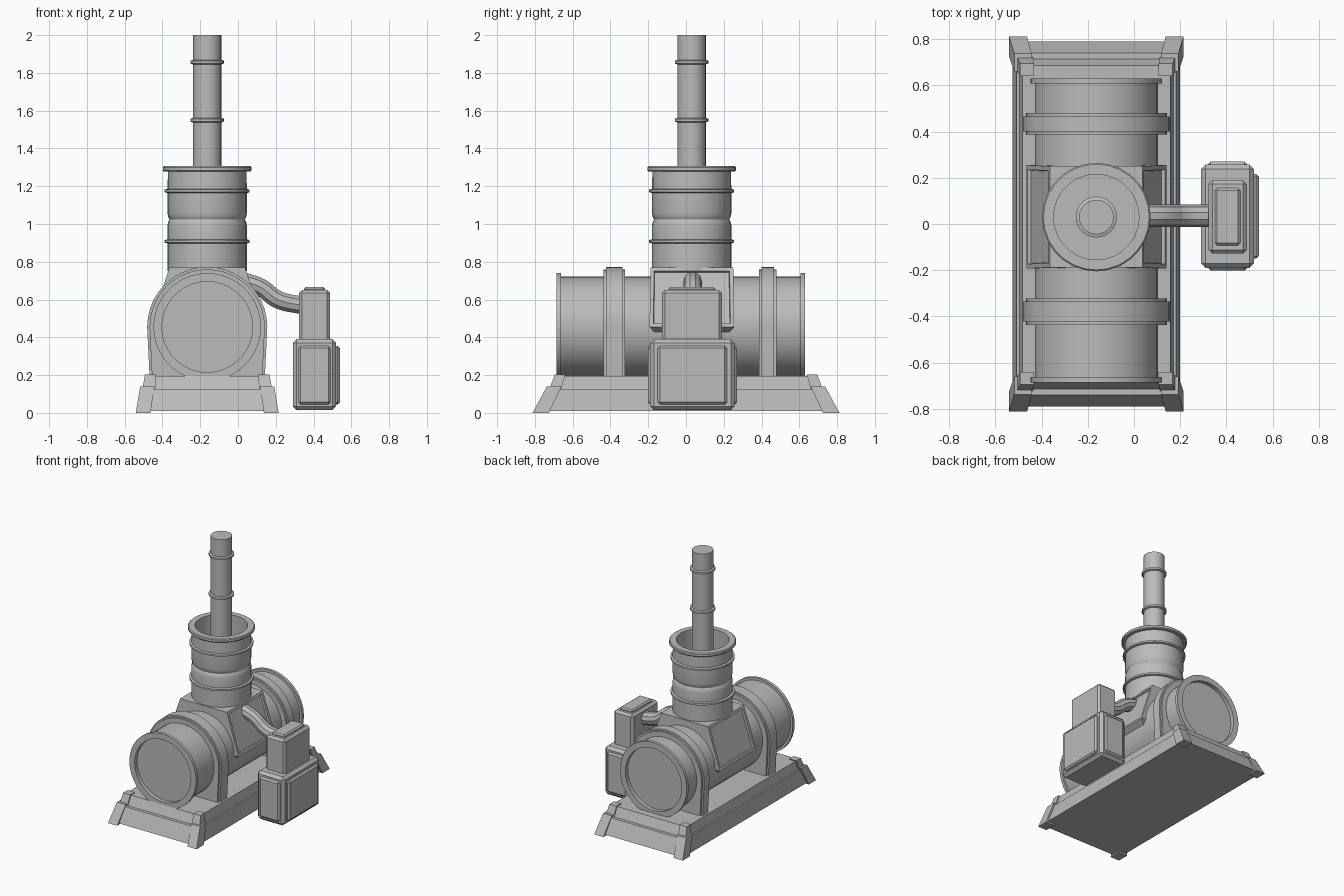
import bpy, bmesh, math

cube = bpy.data.objects.get("Cube")
if cube:
    bpy.data.objects.remove(cube, do_unlink=True)

GREY = (0.5, 0.5, 0.5, 1)
metal = bpy.data.materials.new("plain_grey")
metal.use_nodes = True
metal.diffuse_color = GREY
metal.node_tree.nodes["Principled BSDF"].inputs["Base Color"].default_value = GREY

CX = -0.163          # machine centre line
STACK_Y = 0.03       # chimney position
DRUM_Z = 0.455       # drum axis height


def shade(obj):
    bpy.ops.object.select_all(action='DESELECT')
    obj.select_set(True)
    bpy.context.view_layer.objects.active = obj
    bpy.ops.object.shade_smooth_by_angle(angle=math.radians(28))


def finish(name, bm):
    bmesh.ops.remove_doubles(bm, verts=bm.verts, dist=1e-5)
    bmesh.ops.recalc_face_normals(bm, faces=bm.faces)
    mesh = bpy.data.meshes.new(name)
    bm.to_mesh(mesh)
    bm.free()
    mesh.materials.append(metal)
    obj = bpy.data.objects.new(name, mesh)
    bpy.context.collection.objects.link(obj)
    shade(obj)
    return obj


def bridge(bm, rings):
    for a, b in zip(rings, rings[1:]):
        n = len(a)
        for i in range(n):
            j = (i + 1) % n
            bm.faces.new((a[i], a[j], b[j], b[i]))


def lathe(name, profile, centre, along_y=False, sides=28):
    """Revolve (radius, height) points around z or y."""
    bm = bmesh.new()
    rings = []
    for r, h in profile:
        ring = []
        for i in range(sides):
            a = math.tau * i / sides
            u, v = max(r, 1e-7) * math.cos(a), max(r, 1e-7) * math.sin(a)
            p = (u, h, v) if along_y else (u, v, h)
            ring.append(bm.verts.new([c + d for c, d in zip(centre, p)]))
        rings.append(ring)
    bridge(bm, rings)
    return finish(name, bm)


def loft_mesh(sections):
    """Stack rectangles given as (x0, x1, y0, y1, z)."""
    bm = bmesh.new()
    rings = [[bm.verts.new(p) for p in
              ((x0, y0, z), (x1, y0, z), (x1, y1, z), (x0, y1, z))]
             for x0, x1, y0, y1, z in sections]
    bridge(bm, rings)
    bm.faces.new(rings[0])
    bm.faces.new(rings[-1])
    bmesh.ops.recalc_face_normals(bm, faces=bm.faces)
    return bm


def box(name, x0, x1, y0, y1, z0, z1, bevel=0.0):
    bm = loft_mesh([(x0, x1, y0, y1, z0), (x0, x1, y0, y1, z1)])
    if bevel:
        bmesh.ops.bevel(bm, geom=bm.edges[:], offset=bevel, segments=1, affect='EDGES')
    return finish(name, bm)


def prism(name, outline, y0, y1):
    """Extrude an x-z outline along y."""
    bm = bmesh.new()
    rings = [[bm.verts.new((x, y, z)) for x, z in outline] for y in (y0, y1)]
    bridge(bm, rings)
    for ring in rings:
        bm.faces.new(ring)
    return finish(name, bm)


# Two-tier sloping base
def tier(name, low, high):
    finish(name, loft_mesh([(CX - hx, CX + hx, -hy, hy, z) for hx, hy, z in (low, high)]))


tier("base_lower_tier", (0.362, 0.79, 0.01), (0.345, 0.74, 0.125))
tier("base_upper_tier", (0.333, 0.715, 0.125), (0.32, 0.685, 0.195))


# Corner posts, one lower and one upper block at each corner
def post(name, sx, sy, sections):
    rects = []
    for xi, xo, yi, yo, z in sections:
        xs = sorted((CX + sx * xi, CX + sx * xo))
        ys = sorted((sy * yi, sy * yo))
        rects.append((*xs, *ys, z))
    finish(name, loft_mesh(rects))


for sx, side in ((-1, "right"), (1, "left")):
    for sy, end in ((-1, "front"), (1, "back")):
        post(f"corner_foot_{end}_{side}", sx, sy,
             [(0.30, 0.378, 0.725, 0.812, 0), (0.28, 0.355, 0.66, 0.737, 0.14)])
        post(f"corner_cap_{end}_{side}", sx, sy,
             [(0.275, 0.342, 0.66, 0.722, 0.13), (0.27, 0.33, 0.64, 0.695, 0.202)])

# Horizontal drum with flanged, recessed ends
lathe("drum", [(0, -0.655), (0.24, -0.655), (0.24, -0.685), (0.285, -0.685),
               (0.285, -0.662), (0.266, -0.662), (0.266, 0.607), (0.285, 0.607),
               (0.285, 0.63), (0.24, 0.63), (0.24, 0.6), (0, 0.6)],
      (CX, 0, DRUM_Z), along_y=True, sides=36)


# Saddle bands holding the drum
def saddle(name, radius, foot, y0, y1):
    steps = 20
    outline = [(CX - foot, 0.19), (CX + foot, 0.19)]
    for i in range(steps + 1):
        a = math.pi * i / steps
        outline.append((CX + radius * math.cos(a), DRUM_Z + radius * math.sin(a)))
    prism(name, outline, y0, y1)


for end, y0, y1 in (("front", -0.437, -0.322), ("back", 0.387, 0.48)):
    saddle(f"saddle_{end}", 0.305, 0.292, y0, y1)
    saddle(f"saddle_rib_{end}", 0.318, 0.305, y0 + 0.014, y1 - 0.014)

# Central housing with recessed side panels
bm = loft_mesh([(CX - hx, CX + hx, y0, y1, z) for hx, y0, y1, z in
                ((0.21, -0.13, 0.19, 0.39), (0.303, -0.193, 0.255, 0.455),
                 (0.2, -0.188, 0.25, 0.77))])
panels = [f for f in bm.faces
          if abs(f.normal.x) > 0.8 and f.calc_center_median().z > 0.5]
bmesh.ops.inset_individual(bm, faces=panels, thickness=0.028, depth=0)
bmesh.ops.inset_individual(bm, faces=panels, thickness=0.004, depth=-0.015)
finish("central_housing", bm)


# Wide hollow stack
def ring(z, r, bulge, half):
    return [(r, z - half), (r + bulge, z - half * 0.6),
            (r + bulge, z + half * 0.6), (r, z + half)]


lathe("wide_stack",
      [(0, 0.75), (0.21, 0.75)] + ring(0.908, 0.21, 0.015, 0.011) +
      [(0.21, 0.995), (0.206, 1.012), (0.2, 1.022), (0.2, 1.026), (0.206, 1.036),
       (0.21, 1.055)] + ring(1.175, 0.21, 0.015, 0.011) +
      [(0.208, 1.278), (0.229, 1.278), (0.235, 1.284), (0.235, 1.3), (0.229, 1.306),
       (0.185, 1.306), (0.185, 1.02), (0, 1.02)],
      (CX, STACK_Y, 0))

# Narrow chimney with two rings
lathe("chimney", [(0, 1.0), (0.075, 1.0)] + ring(1.55, 0.075, 0.014, 0.012) +
      ring(1.857, 0.075, 0.014, 0.012) + [(0.075, 2.0), (0, 2.0)],
      (CX, STACK_Y, 0), sides=24)

# Side tank: lower box, raised plates, upper box and lid
box("tank_lower", 0.29, 0.52, -0.19, 0.257, 0.015, 0.39, 0.02)
box("tank_side_plate", 0.5, 0.54, -0.15, 0.217, 0.045, 0.355, 0.012)
box("tank_end_plate", 0.32, 0.49, -0.202, 0.27, 0.045, 0.355, 0.012)
box("tank_upper", 0.323, 0.488, -0.128, 0.19, 0.37, 0.65, 0.016)
box("tank_lid", 0.35, 0.46, -0.092, 0.155, 0.63, 0.667, 0.01)

# Curved feed pipe between housing and tank
curve = bpy.data.curves.new("feed_pipe", 'CURVE')
curve.dimensions = '3D'
curve.bevel_depth = 0.049
curve.bevel_resolution = 3
curve.resolution_u = 6
curve.use_fill_caps = True
path = ((0.02, 0.7), (0.12, 0.665), (0.21, 0.6), (0.345, 0.568))
spline = curve.splines.new('BEZIER')
spline.bezier_points.add(len(path) - 1)
for point, (x, z) in zip(spline.bezier_points, path):
    point.co = (x, STACK_Y + 0.005, z)
    point.handle_left_type = point.handle_right_type = 'AUTO'
curve.materials.append(metal)
pipe = bpy.data.objects.new("feed_pipe", curve)
bpy.context.collection.objects.link(pipe)
bpy.ops.object.select_all(action='DESELECT')
pipe.select_set(True)
bpy.context.view_layer.objects.active = pipe
bpy.ops.object.convert(target='MESH')
shade(bpy.context.view_layer.objects.active)
